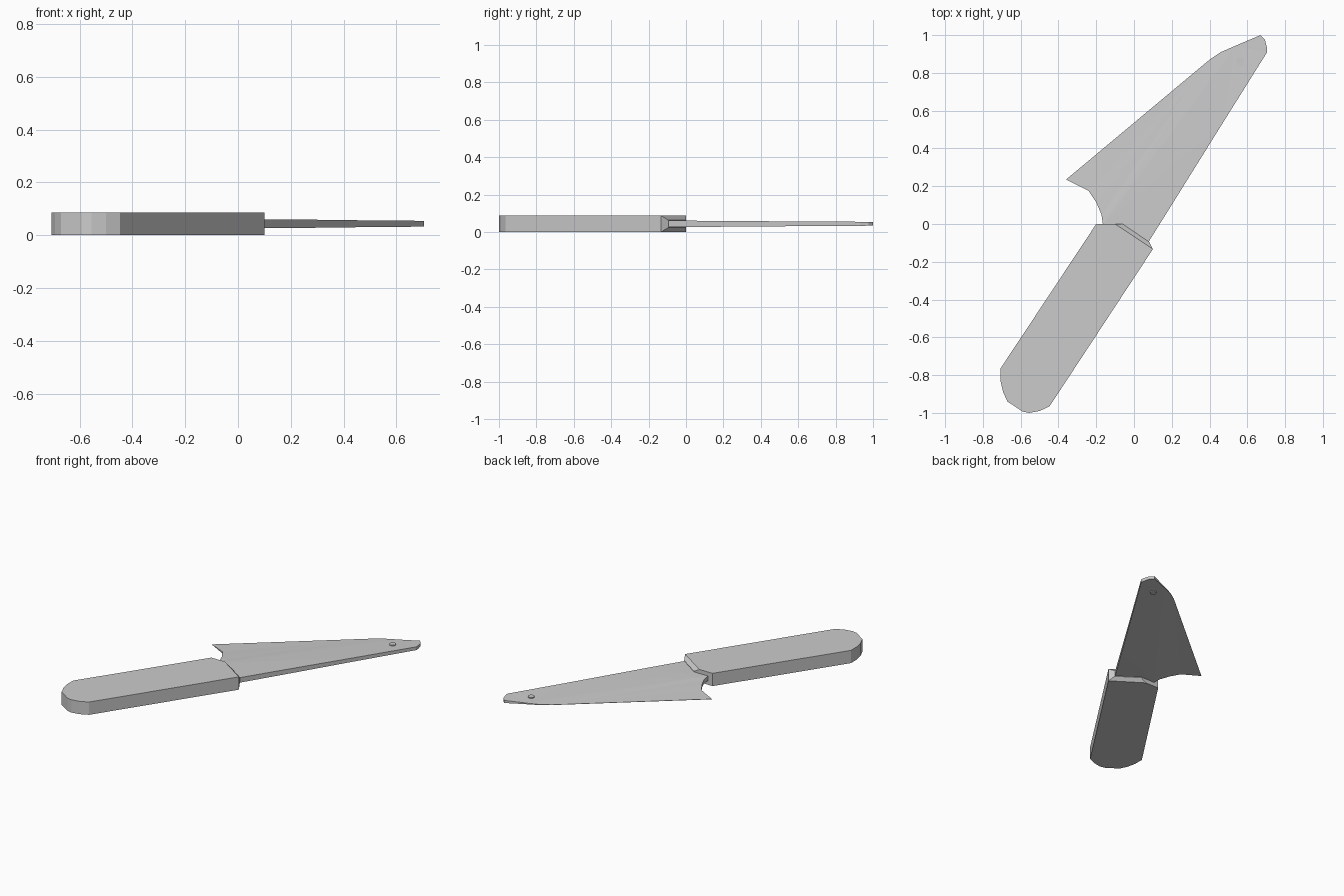
import bpy, bmesh

if "Cube" in bpy.data.objects:
    bpy.data.objects.remove(bpy.data.objects["Cube"])

MID = 0.0435


def finish(name, bm):
    bmesh.ops.remove_doubles(bm, verts=bm.verts, dist=0.0001)
    bmesh.ops.recalc_face_normals(bm, faces=bm.faces)
    mesh = bpy.data.meshes.new(name)
    bm.to_mesh(mesh)
    bm.free()
    obj = bpy.data.objects.new(name, mesh)
    bpy.context.collection.objects.link(obj)
    return obj


def loft(name, rings):
    """Stack closed outlines of equal length and cap both ends."""
    bm = bmesh.new()
    loops = [[bm.verts.new(p) for p in ring] for ring in rings]
    bm.faces.new(loops[0])
    bm.faces.new(loops[-1])
    for a, b in zip(loops, loops[1:]):
        for i in range(len(a)):
            j = (i + 1) % len(a)
            bm.faces.new((a[i], a[j], b[j], b[i]))
    return finish(name, bm)


# Handle: rounded butt, front end chamfered from above and below
butt = [(-0.2, 0.0), (-0.707, -0.765), (-0.707, -0.83), (-0.693, -0.89),
        (-0.67, -0.94), (-0.59, -0.993), (-0.555, -1.0), (-0.50, -0.99),
        (-0.447, -0.965), (0.1, -0.133)]
outer = butt + [(0.1, -0.133), (0.08, -0.095), (-0.06, 0.0)]
face = butt + [(0.1, -0.133), (0.1, -0.133), (-0.1, 0.0)]
levels = [(face, 0.0), (outer, MID - 0.02), (outer, MID + 0.02), (face, 0.087)]
loft("handle", [[(x, y, z) for x, y in ring] for ring, z in levels])

# Blade: thick spine thinning to the tip, sloping to a sharp cutting edge
# Each section gives x, y and half thickness
spine = [(-0.02, -0.25, 0.017), (0.08, -0.09, 0.017), (0.23, 0.15, 0.016),
         (0.47, 0.535, 0.013), (0.705, 0.91, 0.011)]
tip = [(0.705, 0.93, 0.011), (0.693, 0.975, 0.010), (0.67, 1.0, 0.009)]
belly = [(0.54, 0.945, 0.004), (0.46, 0.91, 0.002), (0.40, 0.87, 0.001)]
heel = [(-0.36, 0.235, 0.001), (-0.24, 0.175, 0.006), (-0.20, 0.115, 0.010),
        (-0.172, 0.05, 0.013), (-0.165, 0.0, 0.016), (-0.165, -0.1, 0.017)]
outline = spine + tip + belly + heel
n = len(outline)
flat = list(range(0, 8)) + [8, n - 2, n - 1]
bevel = list(range(8, n - 1))
bm = bmesh.new()
sides = {s: [bm.verts.new((x, y, MID + s * h)) for x, y, h in outline]
         for s in (-1, 1)}
for verts in sides.values():
    for part in (flat, bevel):
        f = bm.faces.new([verts[i] for i in part])
        bmesh.ops.triangulate(bm, faces=[f])
for i in range(n):
    j = (i + 1) % n
    bm.faces.new((sides[-1][i], sides[-1][j], sides[1][j], sides[1][i]))
finish("blade", bm)

# Small pin near the blade tip
bpy.ops.mesh.primitive_cylinder_add(vertices=16, radius=0.021, depth=0.026,
                                    location=(0.563, 0.86, MID))
bpy.context.object.name = "tip_pin"
